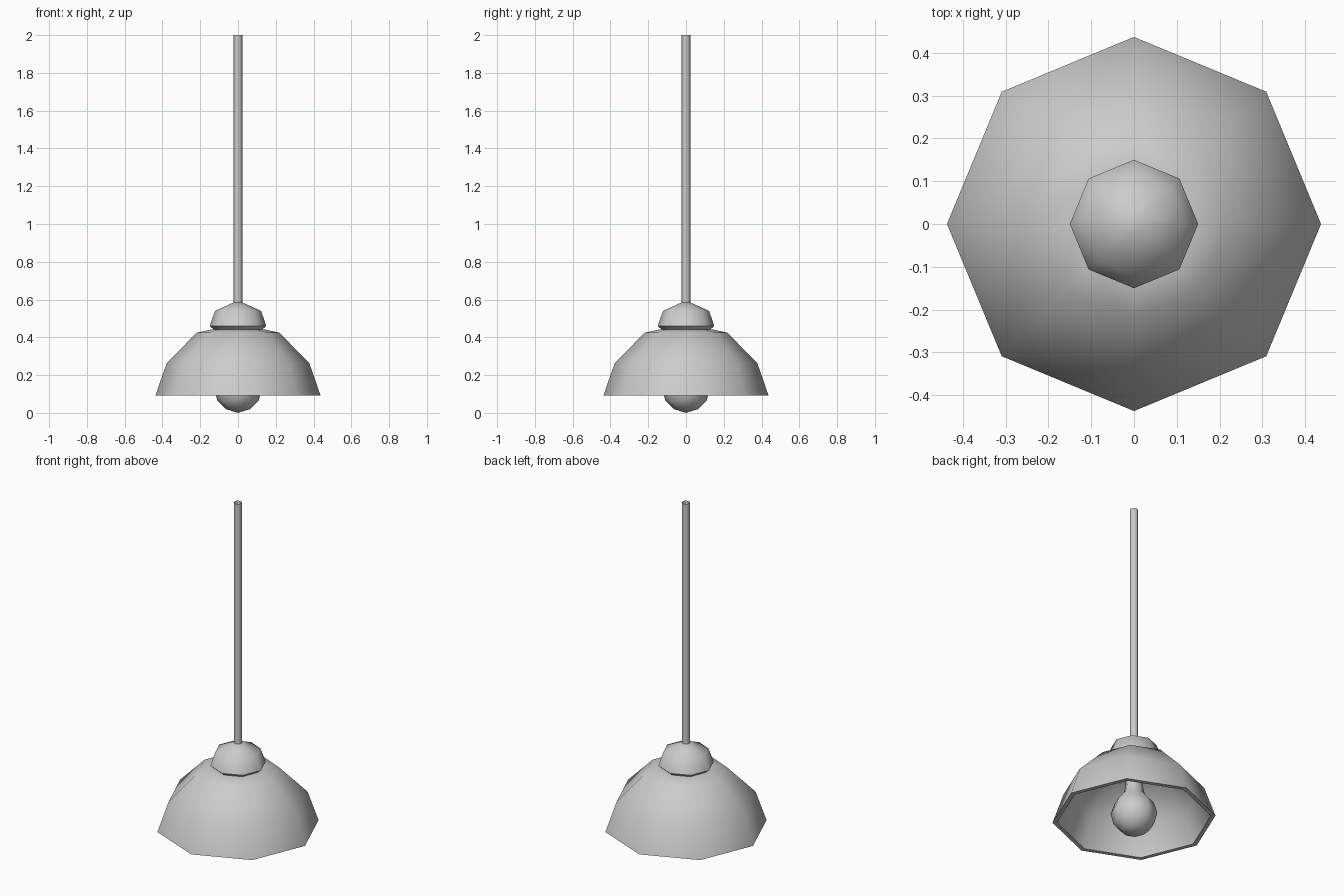
import bpy, bmesh, math

if "Cube" in bpy.data.objects:
    bpy.data.objects.remove(bpy.data.objects["Cube"])

SIDES = 8


def lathe(name, profile, closed=False):
    """Spin (radius, height) points into an eight-sided smooth part."""
    bm = bmesh.new()
    rings = []
    for r, z in profile:
        if r == 0:
            rings.append([bm.verts.new((0, 0, z))] * SIDES)
        else:
            rings.append([bm.verts.new((r * math.cos(math.tau * i / SIDES),
                                        r * math.sin(math.tau * i / SIDES), z))
                          for i in range(SIDES)])
    pairs = list(zip(rings, rings[1:]))
    if closed:
        pairs.append((rings[-1], rings[0]))
    for a, b in pairs:
        for i in range(SIDES):
            j = (i + 1) % SIDES
            quad = list(dict.fromkeys((a[i], a[j], b[j], b[i])))
            bm.faces.new(quad)
    bmesh.ops.recalc_face_normals(bm, faces=bm.faces[:])
    mesh = bpy.data.meshes.new(name)
    bm.to_mesh(mesh)
    bm.free()
    obj = bpy.data.objects.new(name, mesh)
    bpy.context.collection.objects.link(obj)
    bpy.ops.object.select_all(action='DESELECT')
    obj.select_set(True)
    bpy.context.view_layer.objects.active = obj
    bpy.ops.object.shade_smooth_by_angle(angle=math.radians(60))
    return obj


# Hanging rod, an open tube
lathe("hanging_rod", [(0.0225, 0.575), (0.0225, 2.0)])

# Domed cap above the shade
lathe("shade_cap", [(0.115, 0.43), (0.15, 0.46), (0.122, 0.54),
                    (0.023, 0.585), (0.0, 0.585)])

# Lampshade: outer wall, rim, then inner wall
lathe("lampshade", [(0.0, 0.445), (0.14, 0.442), (0.218, 0.425), (0.377, 0.265),
                    (0.437, 0.092), (0.412, 0.092), (0.355, 0.255),
                    (0.207, 0.405), (0.0, 0.42)])

# Bulb with its neck reaching up into the shade
lathe("bulb", [(0.0, 0.0), (0.065, 0.02), (0.11, 0.065), (0.125, 0.13),
               (0.105, 0.19), (0.058, 0.245), (0.045, 0.30), (0.045, 0.42)])
